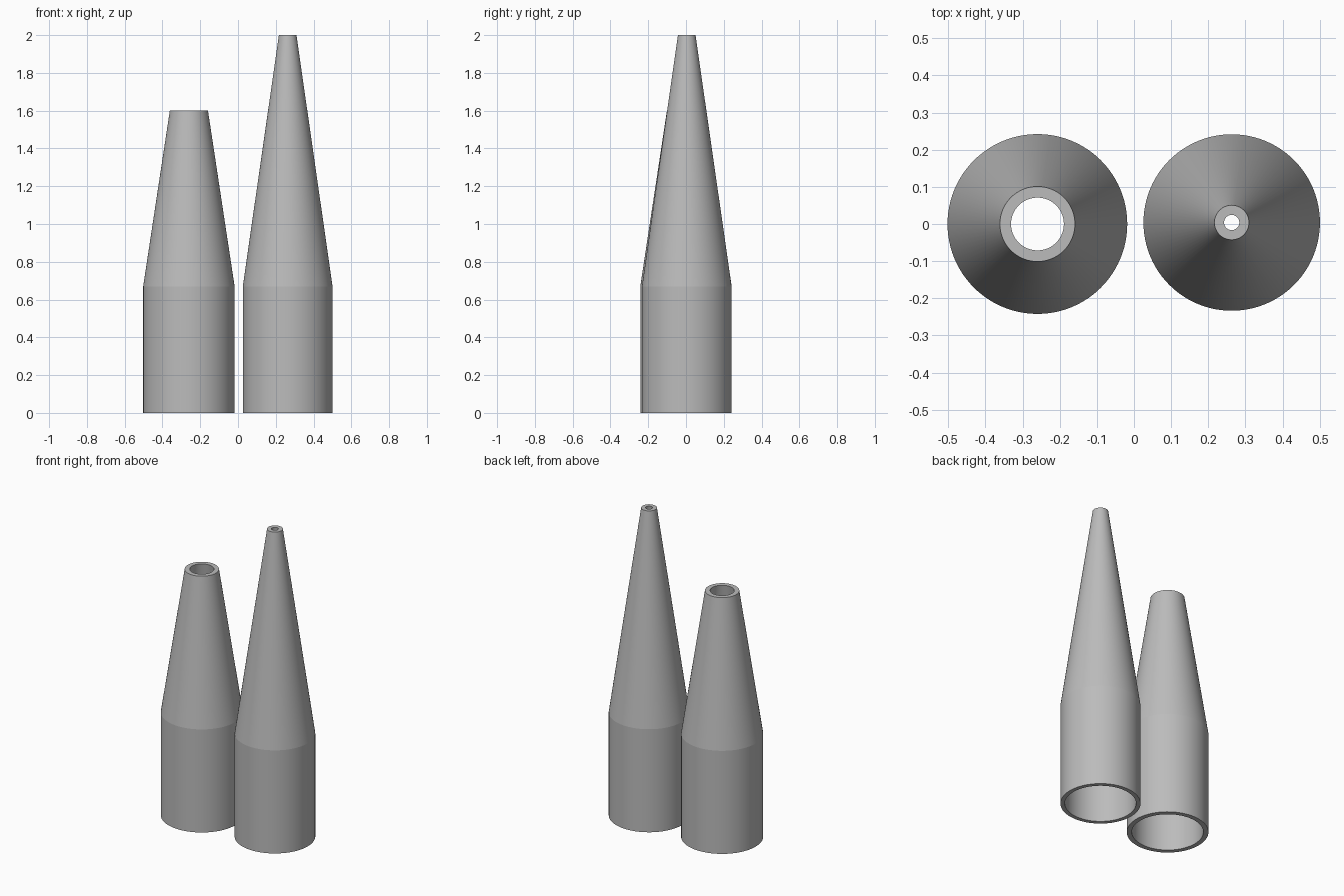
import bpy, bmesh, math

if "Cube" in bpy.data.objects:
    bpy.data.objects.remove(bpy.data.objects["Cube"])

SEGMENTS = 96

grey = bpy.data.materials.new("plain grey")
grey.diffuse_color = (0.50, 0.50, 0.50, 1)
grey.use_nodes = True
grey.node_tree.nodes["Principled BSDF"].inputs["Base Color"].default_value = grey.diffuse_color


def hollow_nozzle(name, x, y, radius, tip_radius, wall, shoulder, height):
    """Open tube with a straight base and a tapering upper part."""
    profile = [
        (radius, 0), (radius, shoulder), (tip_radius, height),
        (tip_radius - wall, height), (radius - wall, shoulder), (radius - wall, 0),
    ]
    bm = bmesh.new()
    rings = []
    for r, z in profile:
        rings.append([bm.verts.new((r * math.cos(2 * math.pi * i / SEGMENTS),
                                    r * math.sin(2 * math.pi * i / SEGMENTS), z))
                      for i in range(SEGMENTS)])
    # Close the wall: outside, top rim, inside and bottom rim
    for k, low in enumerate(rings):
        high = rings[(k + 1) % len(rings)]
        for i in range(SEGMENTS):
            j = (i + 1) % SEGMENTS
            bm.faces.new((low[i], low[j], high[j], high[i]))
    bmesh.ops.recalc_face_normals(bm, faces=bm.faces[:])
    mesh = bpy.data.meshes.new(name)
    bm.to_mesh(mesh)
    bm.free()
    mesh.materials.append(grey)
    obj = bpy.data.objects.new(name, mesh)
    obj.location = (x, y, 0)
    bpy.context.collection.objects.link(obj)
    # Smooth round the tube, crisp at the shoulder and rims
    bpy.ops.object.select_all(action='DESELECT')
    obj.select_set(True)
    bpy.context.view_layer.objects.active = obj
    bpy.ops.object.shade_smooth_by_angle(angle=math.radians(7))
    return obj


# Short wide-mouthed nozzle and tall narrow-mouthed nozzle
hollow_nozzle("short_nozzle", -0.26, 0.0, 0.242, 0.101, 0.03, 0.67, 1.60)
hollow_nozzle("tall_nozzle", 0.263, 0.004, 0.2375, 0.0465, 0.026, 0.67, 2.0)
